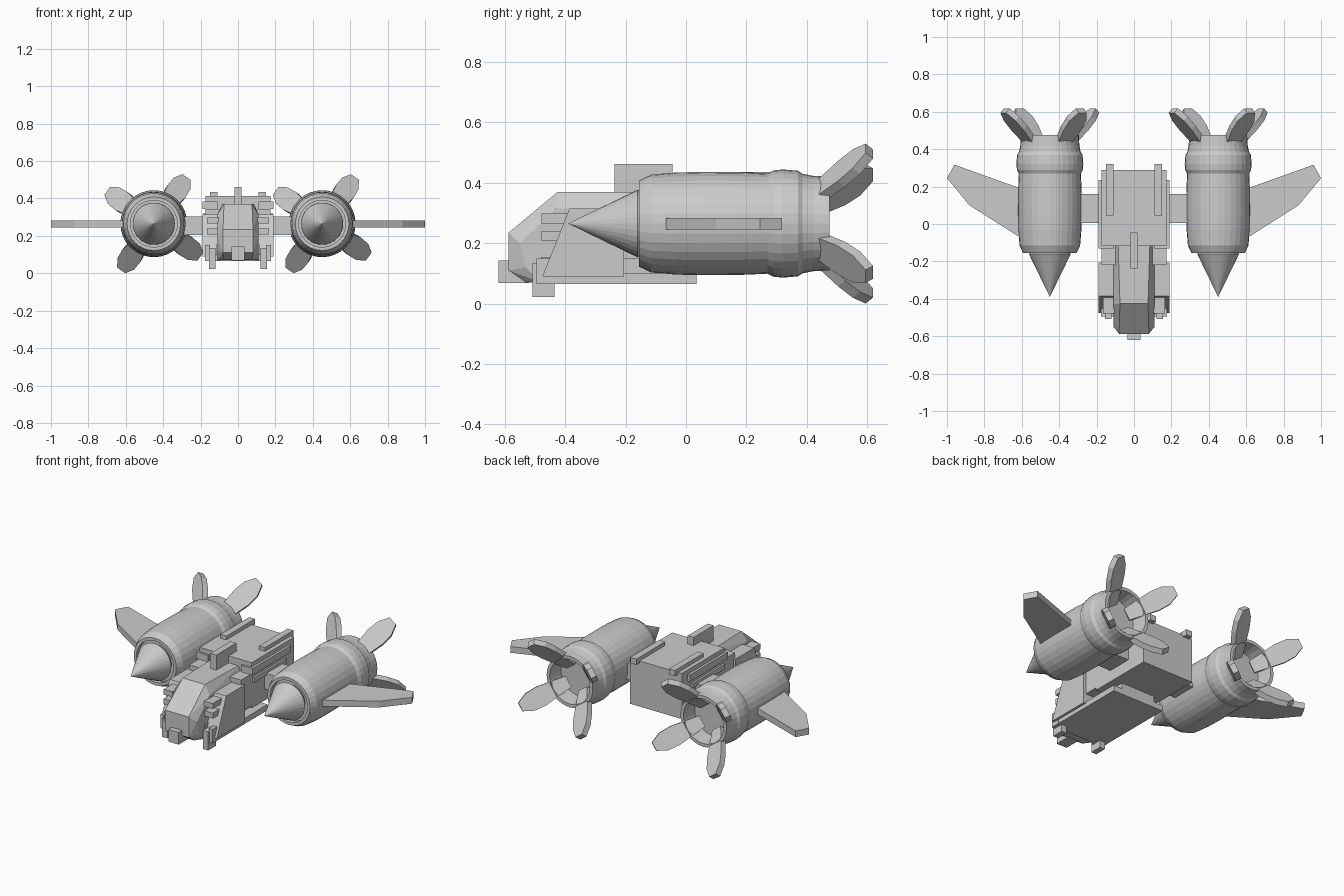
import bpy, bmesh
from math import sin, cos, pi, radians
from mathutils import Vector

if "Cube" in bpy.data.objects:
    bpy.data.objects.remove(bpy.data.objects["Cube"])


def finish(bm, name):
    bmesh.ops.recalc_face_normals(bm, faces=bm.faces)
    me = bpy.data.meshes.new(name)
    bm.to_mesh(me)
    bm.free()
    ob = bpy.data.objects.new(name, me)
    bpy.context.collection.objects.link(ob)
    return ob


def box(name, x, y, z, mirror=False):
    """Box from (min, max) ranges, optionally repeated at -x."""
    for s in ((1, -1) if mirror else (1,)):
        bm = bmesh.new()
        bmesh.ops.create_cube(bm, size=1)
        for v in bm.verts:
            v.co = Vector((s * x[v.co.x > 0], y[v.co.y > 0], z[v.co.z > 0]))
        finish(bm, name)


def prism(name, outline, offset):
    """Extrude a planar outline of 3D points by an offset vector."""
    bm = bmesh.new()
    face = bm.faces.new([bm.verts.new(p) for p in outline])
    ext = bmesh.ops.extrude_face_region(bm, geom=[face])
    bmesh.ops.translate(bm, vec=offset,
                        verts=[g for g in ext["geom"] if isinstance(g, bmesh.types.BMVert)])
    return finish(bm, name)


def lathe(name, profile, cx, cz, n=32):
    """Revolve (radius, y) points about an axis along y."""
    bm = bmesh.new()
    rings = [[bm.verts.new((cx + r * cos(2 * pi * i / n), y, cz + r * sin(2 * pi * i / n)))
              for i in range(n)] for r, y in profile]
    for a, b in zip(rings, rings[1:]):
        for i in range(n):
            j = (i + 1) % n
            bm.faces.new((a[i], a[j], b[j], b[i]))
    bmesh.ops.remove_doubles(bm, verts=bm.verts, dist=1e-5)
    return finish(bm, name)


EX, EZ = 0.45, 0.265
NACELLE = [(0, -0.13), (0.125, -0.13), (0.125, -0.155), (0.143, -0.155), (0.162, -0.115),
           (0.169, -0.03), (0.171, 0.06), (0.17, 0.18), (0.166, 0.27), (0.176, 0.29),
           (0.179, 0.32), (0.175, 0.37), (0.165, 0.385), (0.158, 0.42), (0.155, 0.475),
           (0.135, 0.475), (0.125, 0.38), (0, 0.38)]
FIN = [(-0.05, 0.035), (0.12, 0.058), (0.19, 0.054), (0.25, 0.026)]

for side in (-1, 1):
    cx = side * EX
    # engine body and spike
    lathe("engine_nacelle", NACELLE, cx, EZ)
    lathe("engine_nose_cone", [(0, -0.39), (0.112, -0.16), (0.09, -0.125), (0, -0.125)], cx, EZ)
    # flared tail fins
    for k in range(4):
        a = radians(55 + 90 * k)
        radial, tang = Vector((cos(a), 0, sin(a))), Vector((-sin(a), 0, cos(a)))
        along = (radial + Vector((0, 1, 0))).normalized()
        normal = (radial - Vector((0, 1, 0))).normalized()
        root = Vector((cx, 0.43, EZ)) + radial * 0.116 - normal * 0.017
        pts = [root + along * l + tang * w for l, w in FIN]
        pts += [root + along * l - tang * w for l, w in reversed(FIN)]
        prism("tail_fin", pts, normal * 0.034)
    # outer wing
    prism("outer_wing", [(side * x, y, 0.245) for x, y in
          ((0.58, -0.075), (0.62, -0.065), (0.88, 0.1), (1, 0.245), (0.96, 0.317),
           (0.62, 0.195), (0.58, 0.19))], Vector((0, 0, 0.038)))
    # sloped cheek armour
    prism("cheek_armour", [(side * 0.1, y, z) for y, z in
          ((-0.475, 0.09), (-0.385, 0.315), (-0.205, 0.315), (-0.205, 0.09))],
          Vector((side * 0.09, 0, 0)))

# cockpit
bm = bmesh.new()
for x, y, z in ((0.075, -0.425, 0.37), (0.085, -0.1, 0.37), (0.11, -0.43, 0.315),
                (0.11, -0.1, 0.315), (0.11, -0.55, 0.2), (0.11, -0.53, 0.12),
                (0.11, -0.1, 0.07), (0.11, -0.48, 0.07), (0.08, -0.587, 0.235),
                (0.08, -0.587, 0.11), (0.075, -0.53, 0.07)):
    bm.verts.new((x, y, z))
    bm.verts.new((-x, y, z))
bmesh.ops.convex_hull(bm, input=bm.verts)
bmesh.ops.dissolve_limit(bm, angle_limit=0.02, verts=bm.verts, edges=bm.edges)
finish(bm, "cockpit")
box("chin_sensor", (-0.035, 0.035), (-0.62, -0.52), (0.068, 0.142))

# main hull and keel
box("main_hull", (-0.175, 0.175), (-0.118, 0.29), (0.135, 0.412))
box("keel_plate", (-0.115, 0.115), (-0.48, 0.035), (0.065, 0.155))
box("dorsal_block", (-0.02, 0.02), (-0.237, -0.045), (0.36, 0.462))

# hull fittings, both sides
box("roof_rail", (0.11, 0.15), (0.045, 0.32), (0.4, 0.435), True)
box("upper_side_rail", (0.11, 0.19), (-0.13, 0.235), (0.345, 0.385), True)
box("lower_side_rail", (0.165, 0.187), (-0.11, 0.2), (0.29, 0.32), True)
box("shoulder_block", (0.1, 0.175), (-0.22, -0.11), (0.15, 0.345), True)
box("wing_root", (0.165, 0.32), (0.005, 0.16), (0.205, 0.303), True)

# guns and skids, both sides
for z in (0.207, 0.265):
    box("side_gun", (0.105, 0.165), (-0.478, -0.36), (z, z + 0.033), True)
box("skid_rail", (0.11, 0.175), (-0.495, 0.035), (0.065, 0.1), True)
box("skid_guard", (0.15, 0.176), (-0.495, -0.44), (0.065, 0.15), True)
box("skid_foot", (0.12, 0.155), (-0.508, -0.435), (0.022, 0.135), True)
